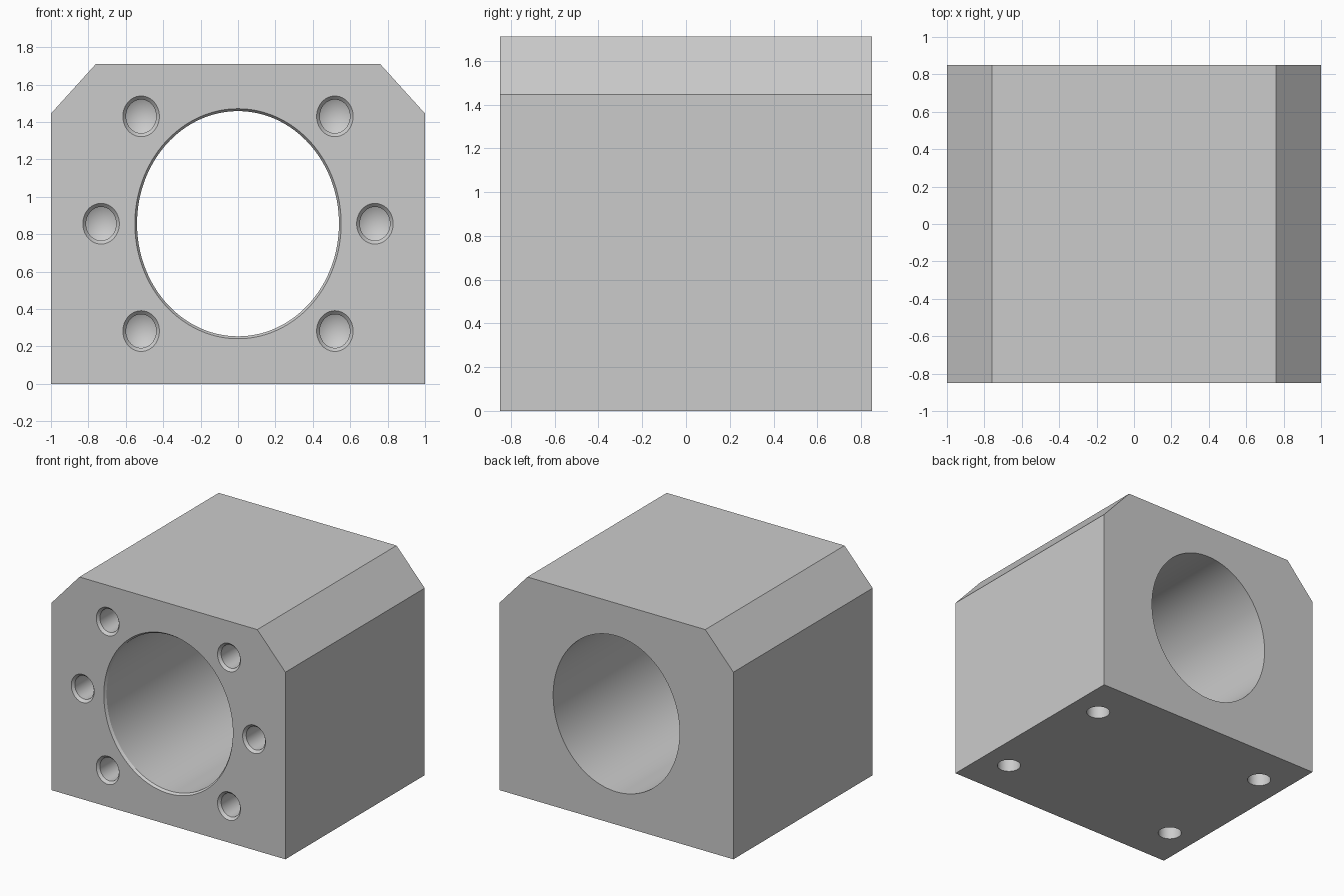
import bpy, bmesh
from math import cos, sin, pi, radians
from mathutils import Vector, Matrix

if "Cube" in bpy.data.objects:
    bpy.data.objects.remove(bpy.data.objects["Cube"])

W, D, H = 1.0, 0.85, 1.71      # half width, half depth, height
MID = 0.856                    # height of the bore axis


def make_object(name, bm):
    bmesh.ops.recalc_face_normals(bm, faces=bm.faces)
    mesh = bpy.data.meshes.new(name)
    bm.to_mesh(mesh)
    bm.free()
    obj = bpy.data.objects.new(name, mesh)
    bpy.context.collection.objects.link(obj)
    return obj


def add_drill(bm, centre, u, v, axis, profile, segs):
    """Closed lathe solid; profile holds (radius, depth), u and v stretch the section."""
    c, u, v, axis = map(Vector, (centre, u, v, axis))
    rings = []
    for r, d in profile:
        if r == 0:
            rings.append([bm.verts.new(c + axis * d)])
        else:
            rings.append([bm.verts.new(c + axis * d + u * r * cos(2 * pi * i / segs)
                                       + v * r * sin(2 * pi * i / segs)) for i in range(segs)])
    for a, b in zip(rings, rings[1:]):
        for i in range(segs):
            j = (i + 1) % segs
            if len(b) == 1:
                bm.faces.new((a[i], a[j], b[0]))
            else:
                bm.faces.new((a[i], a[j], b[j], b[i]))
    bm.faces.new(rings[0])
    if len(rings[-1]) > 1:
        bm.faces.new(rings[-1])


# Block with chamfered top corners, extruded front to back
bm = bmesh.new()
half = [(W, 0), (W, 1.445), (0.76, H)]
outline = half + [(-x, z) for x, z in reversed(half)]
face = bm.faces.new([bm.verts.new((x, -D, z)) for x, z in outline])
ext = bmesh.ops.extrude_face_region(bm, geom=[face])
bmesh.ops.translate(bm, vec=(0, 2 * D, 0),
                    verts=[g for g in ext["geom"] if isinstance(g, bmesh.types.BMVert)])
block = make_object("nut_housing_block", bm)

# All holes gathered in one cutter
bm = bmesh.new()
U, V, Y = (0.897, 0, 0), (0, 0, 1), (0, 1, 0)

# Main bore with a small front chamfer
add_drill(bm, (0, -D, MID), U, V, Y,
          [(0.615, -0.05), (0.615, 0), (0.602, 0.018), (0.602, 2 * D + 0.05)], 128)

# Six blind flange holes: chamfered mouth, conical bottom
flange = [(0.109, -0.05), (0.109, 0), (0.09, 0.02), (0.09, 0.5), (0, 0.55)]
for s in (-1, 1):
    for x, z in ((0.518, MID + 0.574), (0.732, MID), (0.518, MID - 0.574)):
        add_drill(bm, (s * x, -D, z), U, V, Y, flange, 48)

# Four blind mounting holes in the underside
mount = [(0.085, -0.05), (0.085, 0.5), (0, 0.55)]
for x in (-0.772, 0.772):
    for y in (-0.511, 0.511):
        add_drill(bm, (x, y, 0), (1, 0, 0), (0, 1, 0), (0, 0, 1), mount, 48)
cutter = make_object("hole_cutter", bm)
cutter.hide_render = True

# Cut the holes, then shade
mod = block.modifiers.new("holes", 'BOOLEAN')
mod.operation = 'DIFFERENCE'
mod.solver = 'EXACT'
mod.object = cutter
bpy.ops.object.select_all(action='DESELECT')
block.select_set(True)
bpy.context.view_layer.objects.active = block
bpy.ops.object.modifier_apply(modifier=mod.name)
bpy.data.objects.remove(cutter, do_unlink=True)
bpy.ops.object.shade_smooth_by_angle(angle=radians(25))
